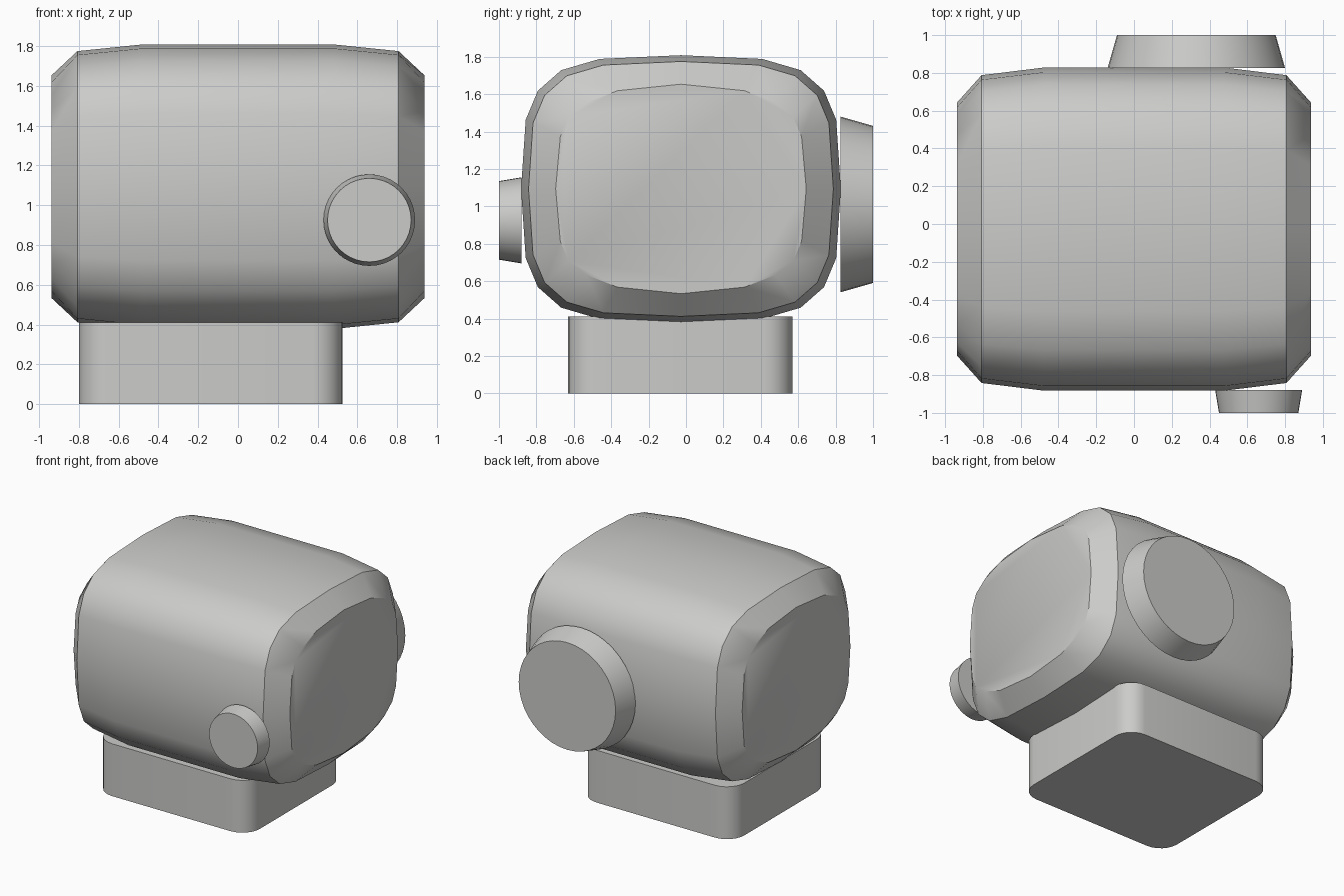
import bpy, bmesh, math
from mathutils import Vector

if "Cube" in bpy.data.objects:
    bpy.data.objects.remove(bpy.data.objects["Cube"])

grey = bpy.data.materials.new("light_grey")
grey.diffuse_color = (0.6, 0.6, 0.59, 1)
grey.use_nodes = True
grey.node_tree.nodes["Principled BSDF"].inputs["Base Color"].default_value = grey.diffuse_color


def loft(name, rings, angle=40):
    """Skin a list of closed rings and cap both ends."""
    bm = bmesh.new()
    rows = [[bm.verts.new(p) for p in ring] for ring in rings]
    n = len(rows[0])
    for a, b in zip(rows, rows[1:]):
        for i in range(n):
            j = (i + 1) % n
            bm.faces.new((a[i], a[j], b[j], b[i]))
    bm.faces.new(rows[0])
    bm.faces.new(rows[-1])
    bmesh.ops.recalc_face_normals(bm, faces=bm.faces)
    me = bpy.data.meshes.new(name)
    bm.to_mesh(me)
    bm.free()
    me.materials.append(grey)
    ob = bpy.data.objects.new(name, me)
    bpy.context.collection.objects.link(ob)
    bpy.ops.object.select_all(action='DESELECT')
    ob.select_set(True)
    bpy.context.view_layer.objects.active = ob
    bpy.ops.object.shade_smooth_by_angle(angle=math.radians(angle))
    return ob


def four_way(quarter):
    """Mirror a quarter outline (top to side) into a full ring."""
    q = quarter
    half = q + [(y, -z) for y, z in q[-2::-1]]
    return half + [(-y, z) for y, z in half[-2:0:-1]]


# Body: squarish barrel along x
full = [(0, .715), (.435, .695), (.64, .635), (.765, .525), (.83, .37), (.855, 0)]
mid = [(y * .953, z * .953) for y, z in full]
end = [(0, .56), (.34, .525), (.505, .46), (.60, .385), (.645, .28), (.67, 0)]
stations = [(-.937, end), (-.807, mid), (-.48, full), (.48, full), (.807, mid), (.937, end)]
loft("body", [[(x, -.027 + y, 1.093 + z) for y, z in four_way(s)] for x, s in stations], 38)

# Base: block with rounded corners
x0, x1, y0, y1, r = -.80, .525, -.63, .57, .15
outline = []
for k, (cx, cy) in enumerate([(x1 - r, y1 - r), (x0 + r, y1 - r), (x0 + r, y0 + r), (x1 - r, y0 + r)]):
    for i in range(7):
        a = math.radians(90 * k + 15 * i)
        outline.append((cx + r * math.cos(a), cy + r * math.sin(a)))
loft("base", [[(x, y, z) for x, y in outline] for z in (0, .41)])


# Tapered round knobs on front and back
def knob(name, x, z, sections, n=40):
    loft(name, [[(x + r * math.cos(i * math.tau / n), y, z + r * math.sin(i * math.tau / n))
                 for i in range(n)] for y, r in sections])


knob("front_knob", .66, .925, [(-.88, .23), (-1, .21)])
knob("back_knob", .33, 1.01, [(.825, .47), (1, .42)])
